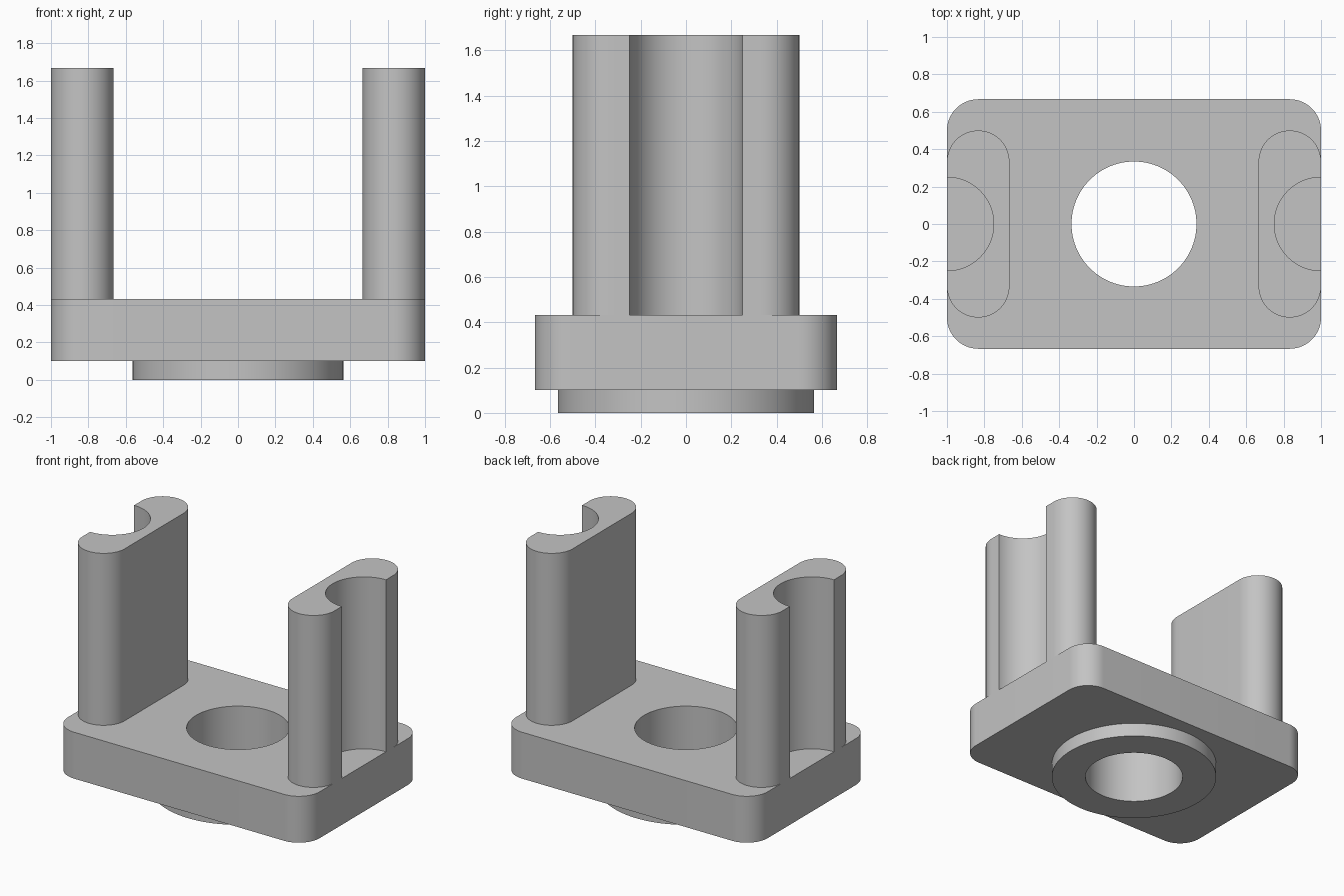
import bpy
import bmesh
from math import sin, cos, radians

if "Cube" in bpy.data.objects:
    bpy.data.objects.remove(bpy.data.objects["Cube"], do_unlink=True)

BASE_BOTTOM, BASE_TOP, TOP = 0.1, 0.433, 1.667
HALF_X, HALF_Y, ROUND = 1.0, 0.667, 0.167

grey = bpy.data.materials.new("plain grey")
grey.use_nodes = True
colour = (0.55, 0.55, 0.55, 1)
grey.diffuse_color = colour
grey.node_tree.nodes["Principled BSDF"].inputs["Base Color"].default_value = colour


def arc(cx, cy, radius, start, end, steps):
    """Points along an arc, angles in degrees."""
    angles = [radians(start + (end - start) * i / steps) for i in range(steps + 1)]
    return [(cx + radius * cos(a), cy + radius * sin(a)) for a in angles]


def prism(name, outline, bottom, top):
    """Upright solid with the given plan outline."""
    bm = bmesh.new()
    face = bm.faces.new([bm.verts.new((x, y, bottom)) for x, y in outline])
    new = bmesh.ops.extrude_face_region(bm, geom=[face])["geom"]
    verts = [v for v in new if isinstance(v, bmesh.types.BMVert)]
    bmesh.ops.translate(bm, verts=verts, vec=(0, 0, top - bottom))
    bmesh.ops.recalc_face_normals(bm, faces=bm.faces)
    mesh = bpy.data.meshes.new(name)
    bm.to_mesh(mesh)
    bm.free()
    mesh.materials.append(grey)
    obj = bpy.data.objects.new(name, mesh)
    bpy.context.collection.objects.link(obj)
    return obj


def select_only(obj):
    bpy.ops.object.select_all(action="DESELECT")
    obj.select_set(True)
    bpy.context.view_layer.objects.active = obj


def combine(target, tool, operation):
    """Apply a boolean and discard the tool object."""
    mod = target.modifiers.new(operation.lower(), "BOOLEAN")
    mod.operation = operation
    mod.solver = "EXACT"
    mod.object = tool
    select_only(target)
    bpy.ops.object.modifier_apply(modifier=mod.name)
    bpy.data.objects.remove(tool, do_unlink=True)


def circle(radius, steps=96):
    return arc(0, 0, radius, 0, 360, steps)[:-1]


# Rounded base plate with a round collar below and a bore through both
plan = []
for i, (sx, sy) in enumerate([(1, 1), (-1, 1), (-1, -1), (1, -1)]):
    plan += arc(sx * (HALF_X - ROUND), sy * (HALF_Y - ROUND), ROUND,
                90 * i, 90 * i + 90, 16)
base = prism("base_plate", plan, BASE_BOTTOM, BASE_TOP)
collar = prism("collar", circle(0.565), 0, BASE_BOTTOM + 0.1)
combine(base, collar, "UNION")
bore = prism("bore_cutter", circle(0.334), -0.5, 1)
bore.hide_render = True
combine(base, bore, "DIFFERENCE")

# Round-ended uprights with a half-round groove on the outer side
end_x, end_y = HALF_X - ROUND, 0.5 - ROUND
outline = (arc(end_x, end_y, ROUND, 0, 180, 32)
           + arc(end_x, -end_y, ROUND, 180, 360, 32)
           + arc(HALF_X, 0, 0.25, 270, 90, 48))
uprights = [prism(name, [(side * x, y) for x, y in outline], BASE_TOP, TOP)
            for name, side in (("left_upright", 1), ("right_upright", -1))]

for obj in [base] + uprights:
    select_only(obj)
    bpy.ops.object.shade_smooth_by_angle(angle=radians(30))
